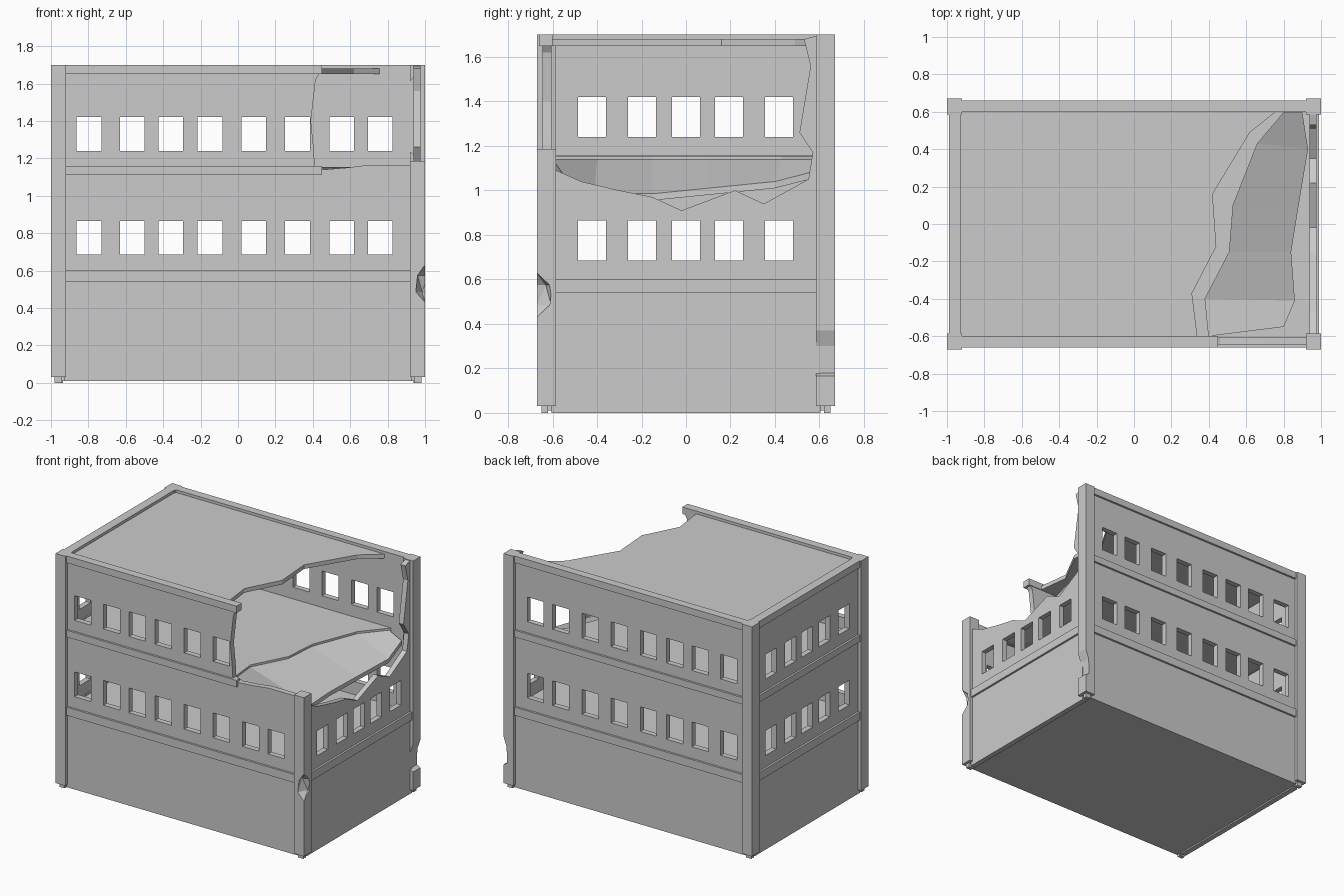
import bpy, bmesh
from mathutils import Vector

if "Cube" in bpy.data.objects:
    bpy.data.objects.remove(bpy.data.objects["Cube"])


def to_object(name, bm):
    bmesh.ops.recalc_face_normals(bm, faces=bm.faces)
    me = bpy.data.meshes.new(name)
    bm.to_mesh(me)
    bm.free()
    ob = bpy.data.objects.new(name, me)
    bpy.context.collection.objects.link(ob)
    return ob


def prism(name, outline, axis, lo, hi, holes=()):
    """Fill a 2D outline with holes and extrude it from lo to hi along an axis."""
    place = {'x': lambda a, b, d: Vector((d, a, b)),
             'y': lambda a, b, d: Vector((a, d, b)),
             'z': lambda a, b, d: Vector((a, b, d))}[axis]
    bm = bmesh.new()
    for loop in [outline, *holes]:
        vs = [bm.verts.new(place(a, b, lo)) for a, b in loop]
        for i in range(len(vs)):
            bm.edges.new((vs[i - 1], vs[i]))
    bmesh.ops.triangle_fill(bm, use_beauty=True, edges=bm.edges[:], normal=place(0, 0, 1))
    ext = bmesh.ops.extrude_face_region(bm, geom=bm.faces[:], use_keep_orig=True)
    bmesh.ops.translate(bm, vec=place(0, 0, hi - lo),
                        verts=[g for g in ext['geom'] if isinstance(g, bmesh.types.BMVert)])
    return to_object(name, bm)


def rect(a0, a1, b0, b1):
    return [(a0, b0), (a1, b0), (a1, b1), (a0, b1)]


def box(name, x0, x1, y0, y1, z0, z1):
    return prism(name, rect(x0, x1, y0, y1), 'z', z0, z1)


def cut(ob, cutter):
    mod = ob.modifiers.new('chip', 'BOOLEAN')
    mod.operation, mod.solver, mod.object = 'DIFFERENCE', 'EXACT', cutter
    bpy.context.view_layer.objects.active = ob
    bpy.ops.object.modifier_apply(modifier=mod.name)
    bpy.data.objects.remove(cutter)


def windows(centres, half, levels):
    return [rect(c - half, c + half, z, z + 0.18) for z in levels for c in centres]


LONG = (-0.797, -0.565, -0.36, -0.15, 0.085, 0.318, 0.555, 0.76)
SHORT = (-0.422, -0.197, 0, 0.193, 0.418)
BOTH = (0.685, 1.24)

# outer walls with window openings; front and right ones are broken
front_top = [(0.92, 1.165), (0.7, 1.165), (0.58, 1.15), (0.46, 1.14), (0.41, 1.16),
             (0.405, 1.25), (0.39, 1.4), (0.415, 1.62), (0.44, 1.66)]
front_holes = windows(LONG, 0.066, BOTH[:1]) + windows(LONG[:6], 0.066, BOTH[1:])
prism('front_wall', [(-0.93, 0.01), (0.93, 0.01), *front_top, (-0.93, 1.66)],
      'y', -0.645, -0.605, front_holes)
prism('back_wall', rect(-0.93, 0.93, 0.01, 1.66), 'y', 0.605, 0.645, windows(LONG, 0.066, BOTH))
prism('left_wall', rect(-0.605, 0.605, 0, 1.66), 'x', -0.975, -0.935, windows(SHORT, 0.063, BOTH))
right_top = [(0.605, 1.7), (0.53, 1.68), (0.56, 1.56), (0.51, 1.26), (0.57, 1.17), (0.55, 1.05),
             (0.35, 0.94), (0.22, 1.0), (-0.02, 0.91), (-0.15, 0.97), (-0.3, 1.0),
             (-0.47, 1.04), (-0.605, 1.1)]
prism('right_wall', [(-0.605, 0), (0.605, 0), *right_top],
      'x', 0.937, 0.975, windows(SHORT, 0.063, BOTH[:1]))

# projecting bands between the storeys
for name, z0, z1 in (('lower_band', 0.54, 0.6), ('upper_band', 1.11, 1.16), ('parapet', 1.65, 1.7)):
    inner = 0.6 if name == 'parapet' else 0.62
    box(name + '_back', -0.93, 0.93, inner, 0.66, z0, z1)
    box(name + '_left', -0.99, -0.925, -0.6, 0.6, z0, z1)
    end = 0.93 if name == 'lower_band' else 0.45
    box(name + '_front', -0.93, end, -0.66, -inner, z0, z1)
box('lower_band_right', 0.95, 0.99, -0.6, 0.6, 0.54, 0.6)

# corner pillars with small feet
pillars = {}
for sx, side in ((-1, 'left'), (1, 'right')):
    for sy, end in ((-1, 'front'), (1, 'back')):
        top = 1.185 if (sx, sy) == (1, -1) else 1.7
        xs, ys = sorted((sx * 0.92, sx)), sorted((sy * 0.585, sy * 0.67))
        pillars[sx, sy] = box(f'{end}_{side}_pillar', *xs, *ys, 0.03, top)
        box(f'{end}_{side}_foot', *sorted((sx * 0.94, sx * 0.98)),
            *sorted((sy * 0.62, sy * 0.65)), 0, 0.05)

# chips knocked out of the damaged pillars
bm = bmesh.new()
bmesh.ops.create_icosphere(bm, subdivisions=1, radius=1)
bmesh.ops.scale(bm, vec=(0.055, 0.075, 0.1), verts=bm.verts)
bmesh.ops.translate(bm, vec=(1.0, -0.67, 0.53), verts=bm.verts)
cut(pillars[1, -1], to_object('chip_cutter', bm))
low_notch = [(0.97, 0.18), (1.05, 0.14), (1.05, 0.4), (1.0, 0.37), (0.975, 0.3)]
cut(pillars[1, 1], prism('notch_cutter', low_notch, 'y', 0.55, 0.7))
high_notch = [(0.91, 1.24), (0.945, 1.22), (0.945, 1.64), (0.91, 1.6)]
cut(pillars[1, 1], prism('notch_cutter', high_notch, 'y', 0.55, 0.606))

# floors and broken roof
box('ground_slab', -0.96, 0.96, -0.63, 0.63, 0.01, 0.04)
box('middle_floor', -0.95, 0.95, -0.62, 0.62, 0.555, 0.59)
BREAK = [(0.4, -0.6), (0.38, -0.4), (0.51, -0.15), (0.53, 0.1), (0.66, 0.43), (0.8, 0.595)]
prism('upper_floor', [(-0.95, -0.62), (0.41, -0.62), *BREAK, (0.82, 0.62), (-0.95, 0.62)],
      'z', 1.115, 1.155)
ROOF = [(0.34, -0.61), (0.31, -0.37), (0.44, -0.12), (0.42, 0.16), (0.62, 0.49), (0.77, 0.61)]
prism('roof', [(-0.94, -0.61), *ROOF, (-0.94, 0.61)], 'z', 1.65, 1.68)

# sagging piece of the upper floor
edge = [(0.8, -0.55, 1.07), (0.86, -0.41, 0.99), (0.84, -0.15, 0.985), (0.88, 0.1, 1.01),
        (0.93, 0.4, 1.04), (0.9, 0.595, 1.09)]
bm = bmesh.new()
inner = [bm.verts.new((x, y, 1.14)) for x, y in BREAK]
outer = [bm.verts.new(p) for p in edge]
for i in range(5):
    bm.faces.new((inner[i], outer[i], outer[i + 1], inner[i + 1]))
ext = bmesh.ops.extrude_face_region(bm, geom=bm.faces[:], use_keep_orig=True)
bmesh.ops.translate(bm, vec=(0, 0, -0.03),
                    verts=[g for g in ext['geom'] if isinstance(g, bmesh.types.BMVert)])
to_object('sagging_floor', bm)
